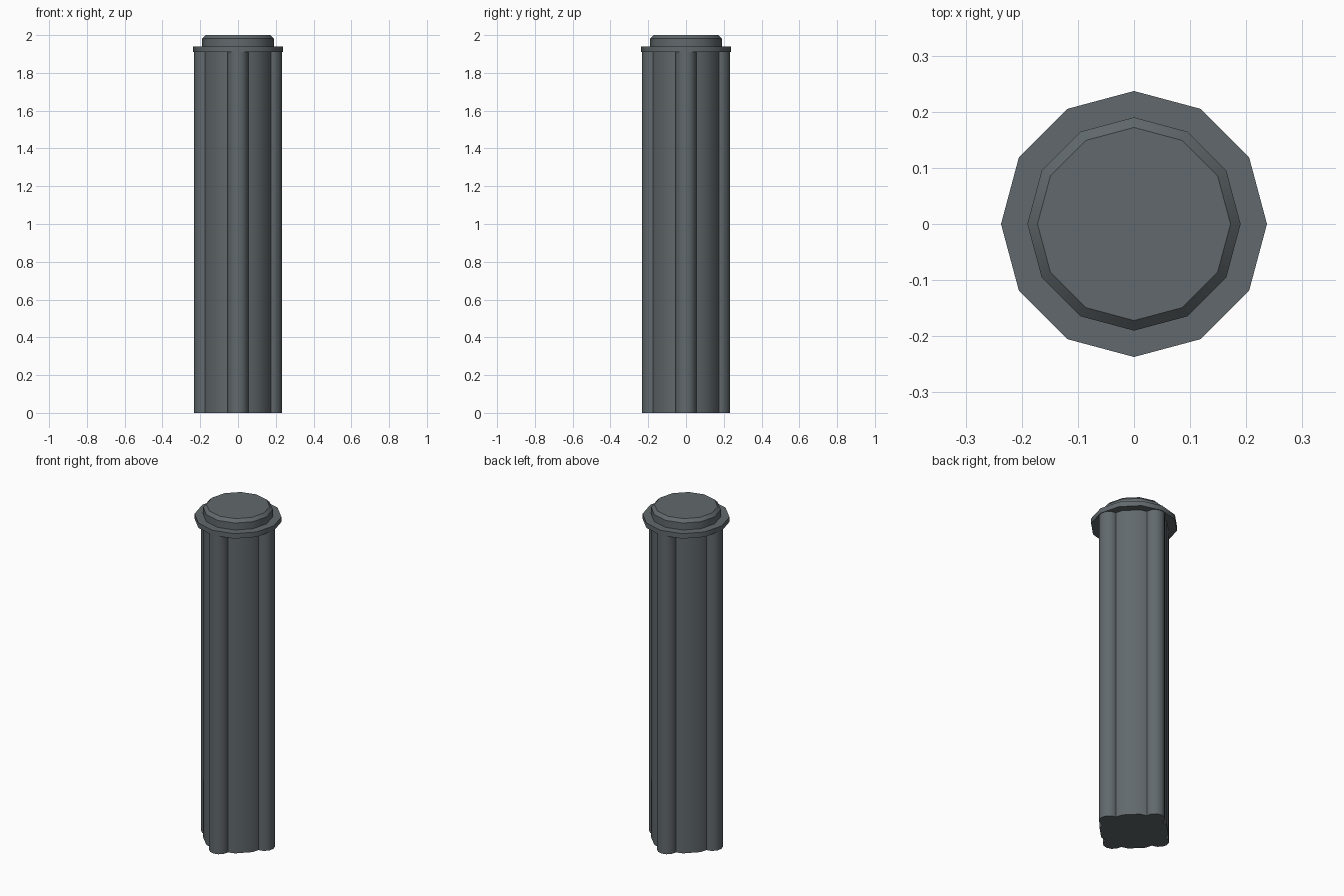
import bpy, bmesh
from math import cos, sin, pi, radians

cube = bpy.data.objects.get("Cube")
if cube:
    bpy.data.objects.remove(cube, do_unlink=True)

# Slate grey stone
stone = bpy.data.materials.new("slate_grey")
stone.use_nodes = True
colour = (0.12, 0.14, 0.15, 1)
stone.diffuse_color = colour
stone.node_tree.nodes["Principled BSDF"].inputs["Base Color"].default_value = colour

SIDES = 12


def turned(name, profile, x=0, y=0):
    """Closed solid turned from (radius, height) points."""
    bm = bmesh.new()
    rings = [[bm.verts.new((r * cos(2 * pi * i / SIDES), r * sin(2 * pi * i / SIDES), z))
              for i in range(SIDES)] for r, z in profile]
    for low, high in zip(rings, rings[1:]):
        for i in range(SIDES):
            j = (i + 1) % SIDES
            bm.faces.new((low[i], low[j], high[j], high[i]))
    bm.faces.new(rings[0][::-1])
    bm.faces.new(rings[-1])
    mesh = bpy.data.meshes.new(name)
    bm.to_mesh(mesh)
    bm.free()
    mesh.materials.append(stone)
    obj = bpy.data.objects.new(name, mesh)
    obj.location = (x, y, 0)
    bpy.context.collection.objects.link(obj)
    bpy.ops.object.select_all(action="DESELECT")
    obj.select_set(True)
    bpy.context.view_layer.objects.active = obj
    bpy.ops.object.shade_smooth_by_angle(angle=radians(35))
    return obj


# Central shaft, rising through the collar to a chamfered top
turned("column_core", [(0.19, 0), (0.19, 1.982), (0.172, 2)])

# Wide thin collar
turned("collar", [(0.237, 1.91), (0.237, 1.94)])

# Four slim half-buried shafts, one on each side
for side, dx, dy in (("left", 1, 0), ("right", -1, 0), ("front", 0, -1), ("back", 0, 1)):
    turned(side + "_slim_shaft", [(0.056, 0), (0.056, 1.92)], dx * 0.177, dy * 0.177)
